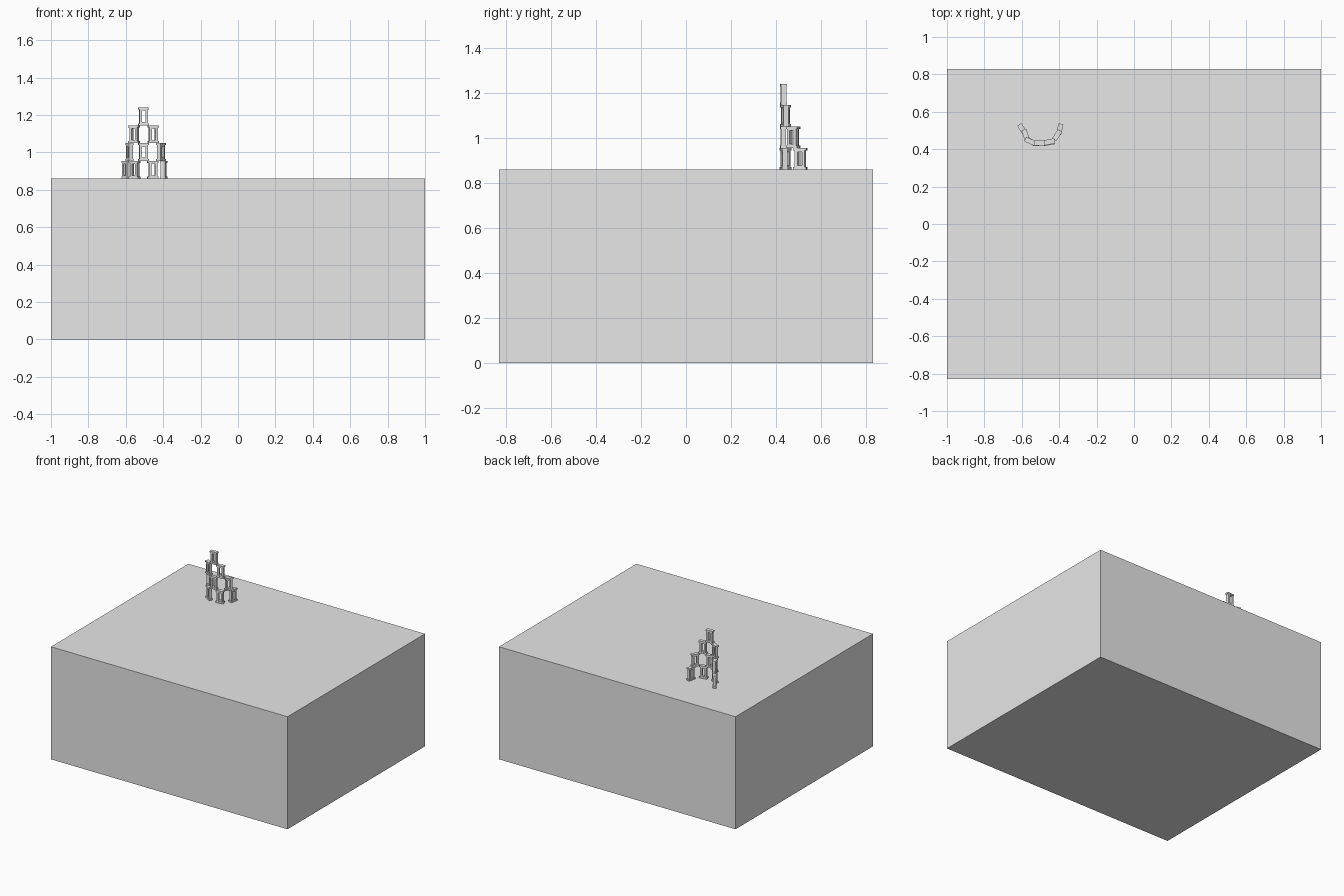
import bpy
import bmesh
from math import radians
from mathutils import Matrix, Vector

cube = bpy.data.objects.get("Cube")
if cube:
    bpy.data.objects.remove(cube, do_unlink=True)

grey = bpy.data.materials.new("plain_grey")
grey.use_nodes = True
grey.diffuse_color = (0.8, 0.8, 0.8, 1)
grey.node_tree.nodes["Principled BSDF"].inputs["Base Color"].default_value = (0.8, 0.8, 0.8, 1)


def add_box(bm, centre, size):
    matrix = Matrix.Translation(centre) @ Matrix.Diagonal((*size, 1))
    bmesh.ops.create_cube(bm, size=1, matrix=matrix)


def finish(name, bm):
    mesh = bpy.data.meshes.new(name)
    bm.to_mesh(mesh)
    bm.free()
    mesh.materials.append(grey)
    obj = bpy.data.objects.new(name, mesh)
    bpy.context.collection.objects.link(obj)
    return obj


# Large solid base
BASE_TOP = 0.86
bm = bmesh.new()
add_box(bm, (0, 0, BASE_TOP / 2), (2, 1.66, BASE_TOP))
finish("base_block", bm)

# Hollow block: wide caps, narrower body, window through the middle
WIDTH, DEPTH, HEIGHT = 0.058, 0.027, 0.095
BODY, WINDOW, CAP, RAIL = 0.046, 0.02, 0.011, 0.006


def hollow_block(name, x, y, level, angle):
    bm = bmesh.new()
    post = (BODY - WINDOW) / 2
    for side in (-1, 1):
        add_box(bm, (side * (WINDOW + post) / 2, 0, HEIGHT / 2),
                (post, DEPTH - 0.004, HEIGHT - 2 * CAP))
    for z in (CAP / 2, HEIGHT - CAP / 2):
        add_box(bm, (0, 0, z), (WIDTH, DEPTH, CAP))
    for z in (CAP + RAIL / 2, HEIGHT - CAP - RAIL / 2):
        add_box(bm, (0, 0, z), (WINDOW, DEPTH - 0.004, RAIL))
    obj = finish(name, bm)
    obj.location = Vector((x, y, BASE_TOP + level * HEIGHT))
    obj.rotation_euler.z = radians(angle)


# Curved pyramid of four, three, two and one: x, y, turn
rows = [
    [(-0.597, 0.507, -57), (-0.553, 0.442, -30), (-0.455, 0.435, 10), (-0.397, 0.507, 78)],
    [(-0.58, 0.477, -72), (-0.505, 0.432, 3), (-0.411, 0.475, 58)],
    [(-0.555, 0.442, -24), (-0.453, 0.439, 12)],
    [(-0.505, 0.433, 3)],
]
for level, row in enumerate(rows):
    for i, (x, y, angle) in enumerate(row):
        hollow_block(f"stacked_block_row{level + 1}_{i + 1}", x, y, level, angle)
